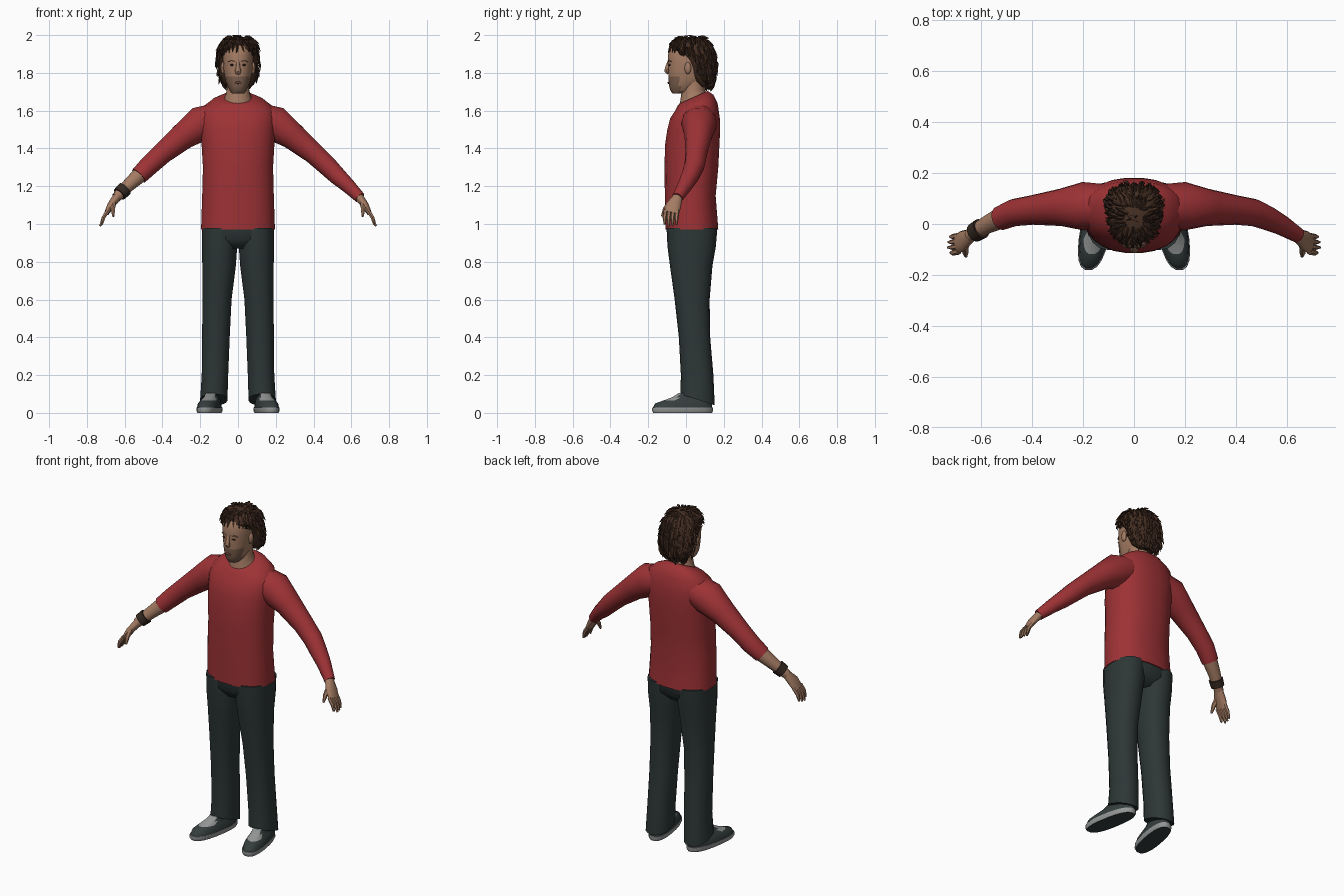
import bpy, bmesh, math, random
from mathutils import Vector

random.seed(4)
if "Cube" in bpy.data.objects:
    bpy.data.objects.remove(bpy.data.objects["Cube"])


def material(name, r, g, b):
    m = bpy.data.materials.new(name)
    m.use_nodes = True
    m.diffuse_color = (r, g, b, 1)
    bsdf = m.node_tree.nodes["Principled BSDF"]
    bsdf.inputs["Base Color"].default_value = (r, g, b, 1)
    bsdf.inputs["Roughness"].default_value = 0.8
    return m


RED = material("shirt red", 0.34, 0.032, 0.036)
PANTS = material("trouser charcoal", 0.026, 0.038, 0.037)
SKIN = material("skin", 0.37, 0.20, 0.125)
BEARD = material("beard shade", 0.20, 0.115, 0.075)
HAIR = material("hair brown", 0.060, 0.028, 0.016)
DARK = material("dark hair brown", 0.034, 0.016, 0.010)
SHOE = material("shoe grey", 0.035, 0.047, 0.047)
SOLE = material("sole grey", 0.30, 0.31, 0.31)
BAND = material("wristband brown", 0.035, 0.021, 0.015)
LIPS = material("lips", 0.17, 0.065, 0.05)


def finish(name, bm, mats, rule=None, angle=50):
    bmesh.ops.recalc_face_normals(bm, faces=bm.faces)
    if rule:
        for f in bm.faces:
            f.material_index = rule(f.calc_center_median(), f.normal)
    mesh = bpy.data.meshes.new(name)
    bm.to_mesh(mesh)
    bm.free()
    ob = bpy.data.objects.new(name, mesh)
    bpy.context.collection.objects.link(ob)
    for m in mats:
        mesh.materials.append(m)
    bpy.ops.object.select_all(action='DESELECT')
    ob.select_set(True)
    bpy.context.view_layer.objects.active = ob
    bpy.ops.object.shade_smooth_by_angle(angle=math.radians(angle))
    return ob


def skin_rings(bm, rings):
    """Bridge rings of points into a closed skin."""
    vs = [[bm.verts.new(p) for p in ring] for ring in rings]
    n = len(vs[0])
    faces = [bm.faces.new((a[i], a[(i + 1) % n], b[(i + 1) % n], b[i]))
             for a, b in zip(vs, vs[1:]) for i in range(n)]
    return faces + [bm.faces.new(vs[0][::-1]), bm.faces.new(vs[-1])]


def stack(bm, levels, n=20, power=2.3, side=1, lean=0):
    """Level: centre x, half width, front y, back y, front z, back z."""
    rings = []
    for cx, hx, yf, yb, zf, zb in levels:
        ring = []
        for i in range(n):
            a = math.tau * (i + 0.5) / n
            c, s = [math.copysign(abs(v) ** (2 / power), v)
                    for v in (math.cos(a), math.sin(a))]
            y = (yf + yb) / 2 + s * (yb - yf) / 2
            z = (zf + zb) / 2 + s * (zb - zf) / 2
            ring.append((side * (cx + c * hx - lean * y), y, z))
        rings.append(ring)
    return skin_rings(bm, rings)


def tube(bm, pts, n=12, side=1):
    """Point: x, y, z, radius across, radius through."""
    ps = [Vector(p[:3]) for p in pts]
    main = (ps[-1] - ps[0]).normalized()
    ref = Vector((1, 0, 0)) if abs(main.y) > 0.75 else Vector((0, 1, 0))
    rings = []
    for i, p in enumerate(ps):
        t = (ps[min(i + 1, len(ps) - 1)] - ps[max(i - 1, 0)]).normalized()
        a = (ref - t * ref.dot(t)).normalized()
        b = t.cross(a)
        ring = []
        for k in range(n):
            w = math.tau * k / n
            q = p + a * math.cos(w) * pts[i][3] + b * math.sin(w) * pts[i][4]
            ring.append((q.x * side, q.y, q.z))
        rings.append(ring)
    return skin_rings(bm, rings)


def ball(bm, pos, scale):
    made = bmesh.ops.create_uvsphere(bm, u_segments=10, v_segments=6, radius=1)
    bmesh.ops.scale(bm, vec=scale, verts=made["verts"])
    bmesh.ops.translate(bm, vec=pos, verts=made["verts"])


def level(z, hx, yf, yb, cx=0):
    return (cx, hx, yf, yb, z, z)


# Shirt body with tilted neckline
bm = bmesh.new()
stack(bm, [level(0.97, .197, -.11, .172), level(1.15, .191, -.113, .158),
           level(1.3, .187, -.115, .172), level(1.42, .194, -.112, .178),
           level(1.5, .198, -.1, .182), level(1.56, .2, -.085, .18),
           (0, .185, -.058, .168, 1.6, 1.64), (0, .135, -.045, .145, 1.625, 1.685),
           (0, .082, -.036, .115, 1.637, 1.705)], 24)
finish("shirt_body", bm, [RED])

# Arms, hands and wristband
ARM = [(.1, .07, 1.56, .085), (.2, .07, 1.53, .095), (.29, .065, 1.465, .073),
       (.4, .055, 1.375, .058), (.47, .045, 1.31, .054), (.525, .022, 1.255, .048),
       (.58, -.005, 1.205, .04), (.645, -.045, 1.14, .03)]


def arm_part(name, pts, mat, side, scale=1.0):
    bm = bmesh.new()
    tube(bm, [(x, y, z, r * scale, r * scale) for x, y, z, r in pts], 14, side)
    finish(name, bm, [mat])


def hand(name, side):
    bm = bmesh.new()
    tube(bm, [(.63, -.036, 1.158, .025, .024), (.65, -.05, 1.13, .03, .022),
              (.672, -.066, 1.1, .041, .02), (.695, -.078, 1.058, .04, .013)], 12, side)
    for i in range(4):
        y = -.046 - .021 * i
        drop = (.006, 0, -.002, .008)[i]
        tube(bm, [(.688, y, 1.07, .012, .012), (.712, y - .004, 1.035, .011, .011),
                  (.728 - drop, y - .004, .99 + drop, .005, .006)], 6, side)
    tube(bm, [(.662, -.075, 1.115, .018, .016), (.662, -.11, 1.08, .013, .013),
              (.66, -.127, 1.04, .006, .006)], 6, side)
    finish(name, bm, [SKIN])


arm_part("left_sleeve", ARM, RED, 1)
arm_part("right_sleeve", ARM[:6], RED, -1)
arm_part("right_forearm", ARM[4:], SKIN, -1, 0.88)
arm_part("right_wristband", [(.6, -.018, 1.185, .041), (.628, -.035, 1.158, .038)], BAND, -1)
hand("left_hand", 1)
hand("right_hand", -1)

# Trousers: hips and two legs
bm = bmesh.new()
stack(bm, [level(.87, .1, -.06, .11), level(.92, .187, -.1, .16),
           level(.985, .192, -.105, .168)], 24)
finish("trouser_hips", bm, [PANTS])
LEG = [(.128, .073, -.03, .152, .1, .04), level(.2, .071, -.027, .145, .122),
       level(.4, .074, -.038, .128, .117), level(.6, .078, -.06, .125, .111),
       level(.78, .09, -.085, .14, .1), level(.88, .095, -.098, .158, .098),
       level(.98, .094, -.103, .166, .098)]


def shoe_rule(c, n):
    laces = -.12 < c.y < -.03 and c.z > .062 and n.z > .2
    return 1 if laces else 0


for side, word in ((1, "left"), (-1, "right")):
    bm = bmesh.new()
    stack(bm, LEG, 18, 2.2, side)
    finish(word + "_trouser_leg", bm, [PANTS])

    # Shoe sole and upper, toes turned slightly outwards
    bm = bmesh.new()
    stack(bm, [level(0, .054, -.175, .14, .148), level(.012, .06, -.182, .145, .148),
               level(.028, .059, -.18, .144, .148)], 20, 2.5, side, .17)
    finish(word + "_shoe_sole", bm, [SOLE, SHOE], lambda c, n: int(n.z < -.9))
    bm = bmesh.new()
    stack(bm, [level(.026, .057, -.177, .14, .148), level(.05, .054, -.165, .138, .148),
               level(.066, .047, -.12, .13, .146), level(.082, .038, -.075, .12, .143),
               level(.105, .034, -.04, .11, .14)], 20, 2.4, side, .17)
    finish(word + "_shoe_upper", bm, [SHOE, SOLE], shoe_rule)

# Neck
bm = bmesh.new()
stack(bm, [(0, .077, -.034, .105, 1.62, 1.69), (0, .066, -.03, .1, 1.655, 1.71),
           level(1.71, .06, -.022, .1), level(1.77, .06, -.01, .1)], 18, 2)
finish("neck", bm, [SKIN])

# Head with bearded jaw
bm = bmesh.new()
stack(bm, [level(1.69, .03, -.07, -.01), level(1.705, .043, -.083, .04),
           level(1.73, .056, -.09, .07), level(1.755, .065, -.092, .1),
           level(1.782, .071, -.094, .115), level(1.82, .077, -.094, .125),
           level(1.86, .079, -.096, .13), level(1.9, .079, -.095, .13),
           level(1.94, .071, -.082, .12), level(1.97, .05, -.05, .09)], 24, 2.2)
finish("head", bm, [SKIN, BEARD], lambda c, n: int(c.z < 1.78 and c.y < -.03))

bm = bmesh.new()
tube(bm, [(0, -.088, 1.865, .008, .008), (0, -.099, 1.83, .011, .011),
          (0, -.103, 1.81, .012, .017), (0, -.094, 1.795, .006, .012)], 8)
finish("nose", bm, [SKIN])

bm = bmesh.new()
ball(bm, (0, -.093, 1.748), (.02, .006, .006))
finish("mouth", bm, [LIPS])

for side, word in ((1, "left"), (-1, "right")):
    bm = bmesh.new()
    ball(bm, (side * .032, -.087, 1.842), (.012, .005, .005))
    finish(word + "_eye", bm, [DARK])
    bm = bmesh.new()
    tube(bm, [(.016, -.093, 1.861, .003, .003), (.034, -.089, 1.866, .004, .004),
              (.052, -.079, 1.86, .002, .002)], 6, side)
    finish(word + "_eyebrow", bm, [BEARD])
    bm = bmesh.new()
    ball(bm, (side * .08, .01, 1.825), (.012, .018, .032))
    finish(word + "_ear", bm, [SKIN])

# Hair mass with overlapping locks laid along its surface
bm = bmesh.new()
stack(bm, [level(1.725, .055, .08, .125), level(1.755, .088, .045, .145),
           level(1.79, .1, .03, .152), level(1.83, .104, .018, .155),
           level(1.87, .104, -.005, .155), level(1.9, .103, -.04, .152),
           level(1.925, .1, -.08, .143), level(1.95, .09, -.075, .128),
           level(1.972, .07, -.055, .105), level(1.988, .035, -.02, .065)], 24, 2.2)
bmesh.ops.recalc_face_normals(bm, faces=bm.faces)
roots = [(f.calc_center_median(), f.normal.copy()) for f in bm.faces]
for c, n in roots:
    if n.y < -.4 and c.z < 1.9 or n.z < -.7:
        continue
    for k in range(2):
        p = c + Vector((random.uniform(-1, 1), random.uniform(-1, 1), random.uniform(-1, 1))) * .008
        d = Vector((c.x * 5, (c.y - .03) * 5, -1))
        d += Vector((random.uniform(-.3, .3), random.uniform(-.2, .2), 0))
        d = (d - n * d.dot(n)).normalized()
        a, b, e = p - d * .02 - n * .003, p + n * .004, p + d * .03 + n * random.uniform(.003, .012)
        lock = tube(bm, [(*a, .004, .004), (*b, .008, .007), (*e, .001, .001)], 4)
        for f in lock:
            f.material_index = k
for v in bm.verts:
    v.co.z = min(v.co.z, 2.0)
finish("hair", bm, [HAIR, DARK], angle=35)
